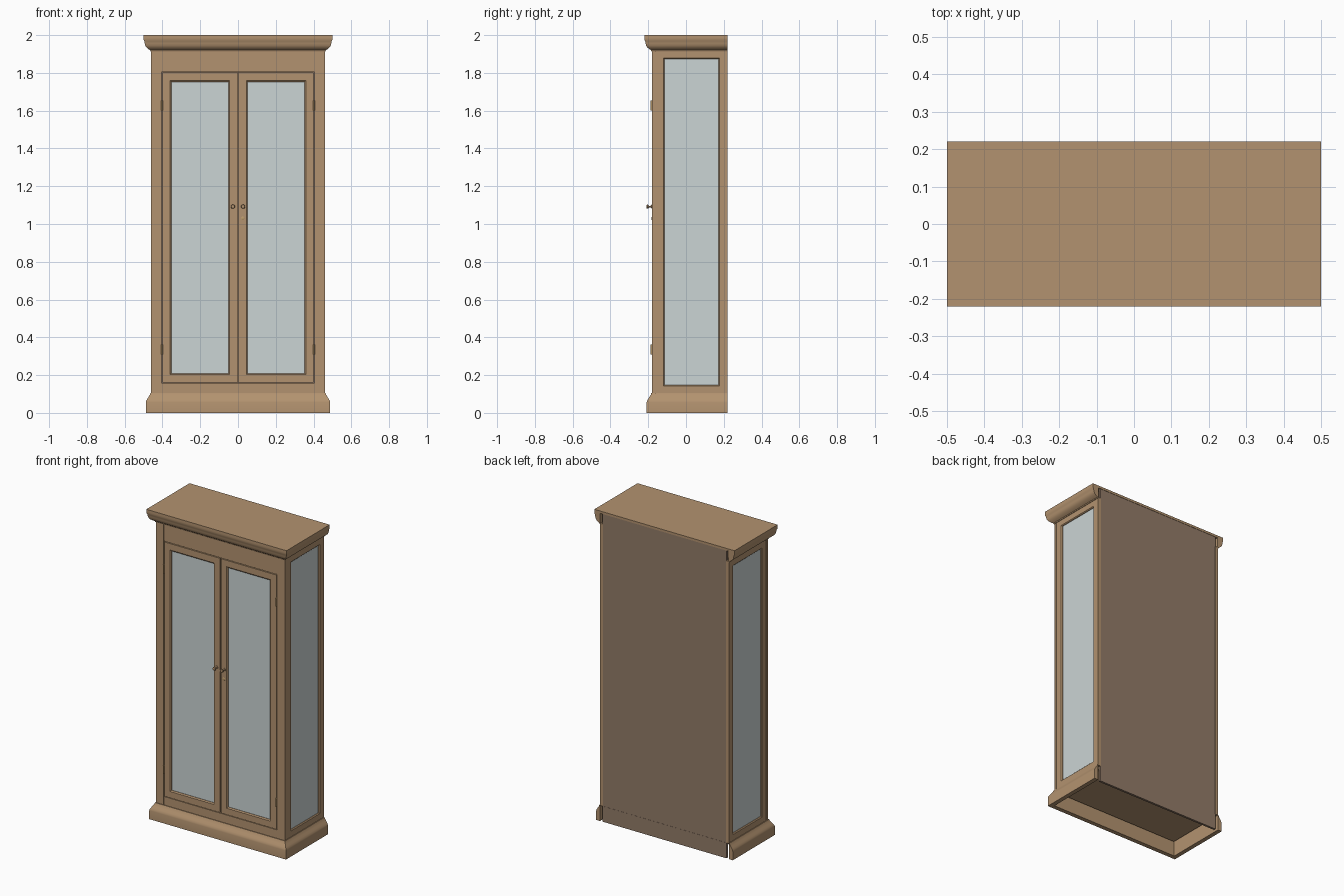
import bpy, bmesh, math
from mathutils import Vector

if "Cube" in bpy.data.objects:
    bpy.data.objects.remove(bpy.data.objects["Cube"])


def material(name, rgb):
    m = bpy.data.materials.new(name)
    m.diffuse_color = (*rgb, 1)
    m.use_nodes = True
    m.node_tree.nodes["Principled BSDF"].inputs["Base Color"].default_value = m.diffuse_color
    return m


WOOD = material("wood", (0.45, 0.29, 0.16))
BACK = material("back_wood", (0.29, 0.20, 0.14))
GLASS = material("glass", (0.60, 0.66, 0.66))
BRASS = material("brass", (0.50, 0.33, 0.15))


def finish(name, bm, mat, smooth=False):
    bmesh.ops.recalc_face_normals(bm, faces=bm.faces)
    me = bpy.data.meshes.new(name)
    bm.to_mesh(me)
    bm.free()
    ob = bpy.data.objects.new(name, me)
    bpy.context.collection.objects.link(ob)
    me.materials.append(mat)
    if smooth:
        bpy.ops.object.select_all(action='DESELECT')
        ob.select_set(True)
        bpy.context.view_layer.objects.active = ob
        bpy.ops.object.shade_smooth_by_angle(angle=math.radians(35))
    return ob


def loft(name, rings, mat, closed=False, caps=False, wrap=True, smooth=False):
    """Skin equal-length rings of points."""
    bm = bmesh.new()
    rows = [[bm.verts.new(p) for p in r] for r in rings]
    n = len(rows[0])
    pairs = list(zip(rows, rows[1:])) + ([(rows[-1], rows[0])] if closed else [])
    for a, b in pairs:
        for i in range(n if wrap else n - 1):
            j = (i + 1) % n
            bm.faces.new((a[i], a[j], b[j], b[i]))
    if caps:
        bm.faces.new(rows[0])
        bm.faces.new(rows[-1])
    return finish(name, bm, mat, smooth)


def box(name, x0, x1, y0, y1, z0, z1, mat=WOOD):
    rings = [[(x0, y0, z), (x1, y0, z), (x1, y1, z), (x0, y1, z)] for z in (z0, z1)]
    return loft(name, rings, mat, caps=True)


def frame(name, u0, u1, v0, v1, profile, place):
    """Mitred rectangular frame; profile = (inset, depth), place maps (u, v, depth) to 3D."""
    rings = [[place(u, v, d) for u, v in ((u0 + i, v0 + i), (u1 - i, v0 + i),
              (u1 - i, v1 - i), (u0 + i, v1 - i))] for i, d in profile]
    return loft(name, rings, WOOD, closed=True)


def moulding(name, profile):
    """Three-sided mitred moulding; profile = (offset from the carcass, z)."""
    rings = [[(-W - o, YB, z) for o, z in profile], [(-W - o, YF - o, z) for o, z in profile],
             [(W + o, YF - o, z) for o, z in profile], [(W + o, YB, z) for o, z in profile]]
    return loft(name, rings, WOOD, caps=True, smooth=True)


def lathe(name, profile, x, z, mat, seg=20):
    """Turned part about a y axis; profile = (radius, y)."""
    rings = [[(x + r * math.cos(2 * math.pi * k / seg), y, z + r * math.sin(2 * math.pi * k / seg))
              for k in range(seg)] for r, y in profile]
    return loft(name, rings, mat, caps=True, smooth=True)


W, YF, YB = 0.46, -0.18, 0.22
Z0, Z1 = 0.10, 1.92

# plinth and crown mouldings
moulding("plinth_moulding", [(0, 0), (0.028, 0), (0.028, 0.056), (0.026, 0.064), (0.021, 0.073),
                             (0.014, 0.084), (0.006, 0.097), (0.004, 0.104), (0, 0.104)])
moulding("crown_moulding", [(-0.002, 1.914), (0.003, 1.914), (0.005, 1.920), (0.014, 1.926), (0.024, 1.934),
                            (0.031, 1.944), (0.034, 1.956), (0.036, 1.968), (0.040, 1.976),
                            (0.040, 1.986), (-0.002, 1.986)])
box("top_board", -0.5, 0.5, -0.22, YB, 1.985, 2.0)

# carcass boards
box("bottom_board", -0.445, 0.445, -0.165, 0.205, 0.085, 0.105)
box("ceiling_board", -0.445, 0.445, -0.165, 0.205, 1.90, 1.92)
box("back_panel", -0.442, 0.442, 0.205, 0.218, Z0, 1.985, BACK)
box("back_plinth_board", -0.442, 0.442, 0.205, 0.219, 0, Z0, BACK)

# front rails
box("top_rail", -0.405, 0.405, YF + 0.002, -0.162, 1.805, Z1)
box("bottom_rail", -0.405, 0.405, YF + 0.002, -0.162, Z0, 0.157)

# sunk profile shared by the side and door frames
for s, side in ((-1, "left"), (1, "right")):
    # front stile with a backing strip behind the groove
    a, b = sorted((s * 0.404, s * W))
    box(side + "_stile", a, b, YF, -0.165, Z0, Z1)
    a, b = sorted((s * 0.41, s * 0.453))
    box(side + "_corner_strip", a, b, -0.166, -0.15, Z0, Z1)

    # glazed side
    frame(side + "_side_frame", -0.161, YB, Z0, Z1,
          [(0, 0.02), (0, 0), (0.042, 0), (0.047, 0.005), (0.047, 0.02)],
          lambda u, v, d: (s * (W - d), u, v))
    a, b = sorted((s * 0.447, s * 0.451))
    box(side + "_side_glass", a, b, -0.117, 0.176, 0.144, 1.876, GLASS)

    # glazed door
    a, b = sorted((s * 0.003, s * 0.400))
    frame(side + "_door_frame", a, b, 0.161, 1.801,
          [(0, 0.02), (0, 0), (0.041, 0), (0.048, 0.006), (0.048, 0.02)],
          lambda u, v, d: (u, YF + d, v))
    box(side + "_door_glass", a + 0.045, b - 0.045, YF + 0.009, YF + 0.013, 0.206, 1.756, GLASS)

    # hinges: upright barrels at the outer door edge
    for zc, level in ((0.335, "lower"), (1.628, "upper")):
        rings = [[(s * 0.402 + 0.005 * math.cos(t), -0.184 + 0.005 * math.sin(t), z)
                  for t in (2 * math.pi * k / 12 for k in range(12))]
                 for z in (zc - 0.027, zc + 0.027)]
        loft(f"{side}_{level}_hinge", rings, BRASS, caps=True, smooth=True)

    # turned door knob
    lathe(side + "_knob", [(0.010, -0.178), (0.010, -0.183), (0.005, -0.185), (0.004, -0.195),
                           (0.008, -0.198), (0.011, -0.203), (0.009, -0.208), (0.004, -0.210)],
          s * 0.027, 1.092, WOOD)

# strip closing the gap between the doors
box("door_meeting_strip", -0.012, 0.012, -0.170, -0.158, 0.161, 1.801)

# keyhole plate on the right door
lathe("keyhole_plate", [(0.009, -0.179), (0.009, -0.181), (0.007, -0.182)], 0.025, 1.03, BRASS)
